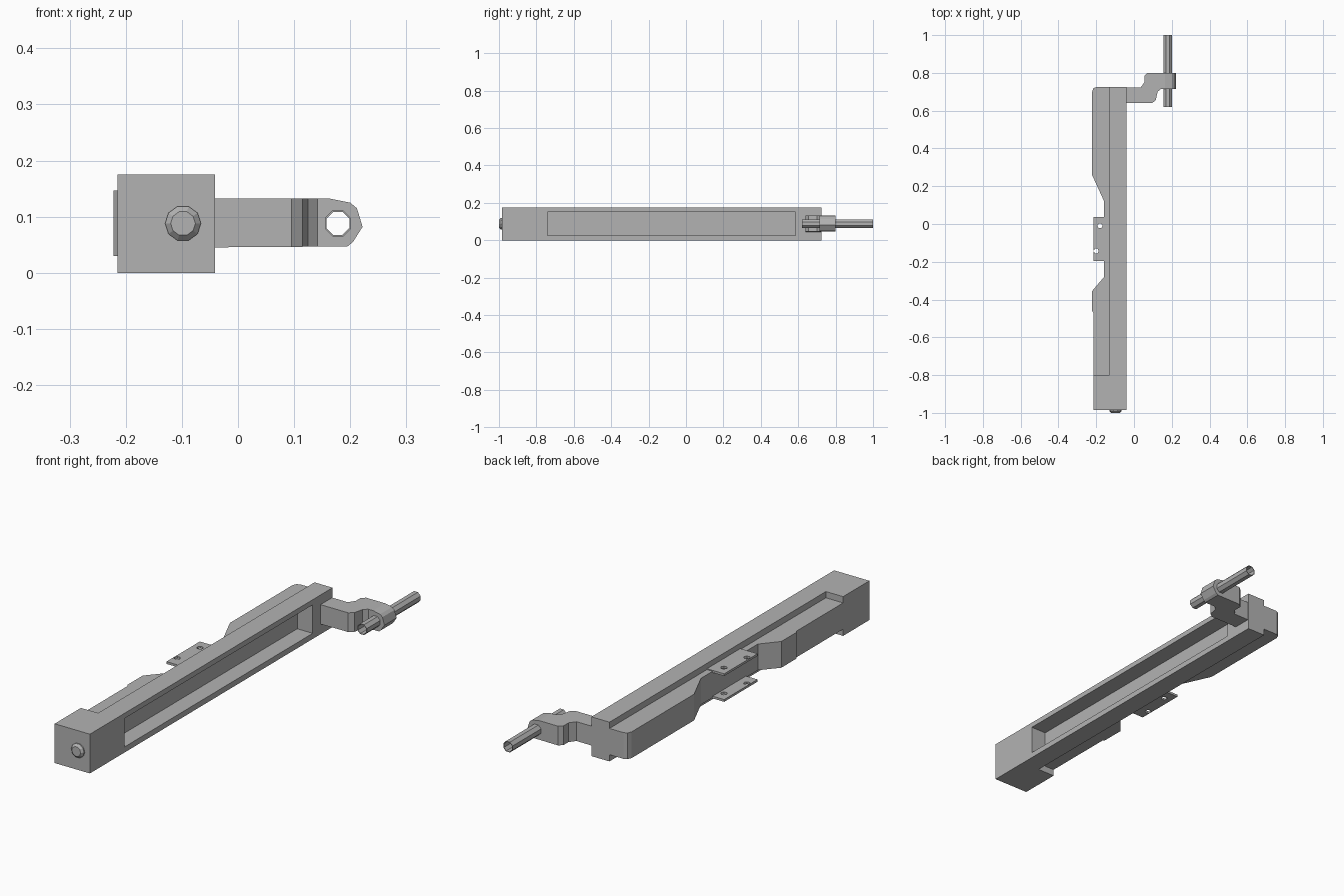
import bpy
import bmesh
from math import cos, sin, pi
from mathutils import Vector

cube = bpy.data.objects.get("Cube")
if cube:
    bpy.data.objects.remove(cube, do_unlink=True)

grey = bpy.data.materials.new("plain grey")
grey.use_nodes = True
COLOUR = (0.45, 0.45, 0.45, 1)
grey.diffuse_color = COLOUR
grey.node_tree.nodes["Principled BSDF"].inputs["Base Color"].default_value = COLOUR


def finish(name, bm):
    bmesh.ops.recalc_face_normals(bm, faces=bm.faces)
    mesh = bpy.data.meshes.new(name)
    bm.to_mesh(mesh)
    bm.free()
    mesh.materials.append(grey)
    obj = bpy.data.objects.new(name, mesh)
    bpy.context.collection.objects.link(obj)
    return obj


def prism(name, points, low, high, axis="z"):
    """Extrude a profile along z (xy points) or along y (xz points)."""
    bm = bmesh.new()
    place = (lambda a, b: (a, b, low)) if axis == "z" else (lambda a, b: (a, low, b))
    face = bm.faces.new([bm.verts.new(place(a, b)) for a, b in points])
    step = Vector((0, 0, high - low)) if axis == "z" else Vector((0, high - low, 0))
    result = bmesh.ops.extrude_face_region(bm, geom=[face])
    moved = [v for v in result["geom"] if isinstance(v, bmesh.types.BMVert)]
    bmesh.ops.translate(bm, verts=moved, vec=step)
    return finish(name, bm)


def box(name, x, y, z):
    return prism(name, [(x[0], y[0]), (x[1], y[0]), (x[1], y[1]), (x[0], y[1])], *z)


def ring(cx, cz, radius, sides, turn=0):
    return [(cx + radius * cos(2 * pi * i / sides + turn),
             cz + radius * sin(2 * pi * i / sides + turn)) for i in range(sides)]


def combine(obj, tool, operation="DIFFERENCE"):
    """Apply a boolean and discard the helper."""
    mod = obj.modifiers.new("shape", "BOOLEAN")
    mod.object, mod.operation, mod.solver = tool, operation, "EXACT"
    bpy.context.view_layer.update()
    graph = bpy.context.evaluated_depsgraph_get()
    mesh = bpy.data.meshes.new_from_object(obj.evaluated_get(graph))
    obj.modifiers.clear()
    obj.data = mesh
    bpy.data.objects.remove(tool, do_unlink=True)


# Long beam with a thick front block and a pocket along its left face
beam = prism("beam", [(-0.215, -0.985), (-0.041, -0.985), (-0.041, 0.725),
                      (-0.13, 0.725), (-0.13, -0.80), (-0.215, -0.80)], 0, 0.175)
combine(beam, box("pocket", (-0.117, 0.05), (-0.74, 0.585), (0.025, 0.152)))

# Lower side grip with a waist for the hinge plates
prism("side_grip", [(-0.128, -0.81), (-0.215, -0.81), (-0.215, -0.47), (-0.222, -0.46),
                    (-0.222, -0.355), (-0.158, -0.28), (-0.158, 0.12), (-0.222, 0.26),
                    (-0.222, 0.70), (-0.215, 0.718), (-0.20, 0.725), (-0.128, 0.725)],
      0.03, 0.147)

# Pair of drilled hinge plates
for label, z in (("upper", 0.141), ("lower", 0.026)):
    plate = box(label + "_hinge_plate", (-0.215, -0.128), (-0.197, 0.038), (z, z + 0.010))
    for x, y in ((-0.18, -0.01), (-0.20, -0.143)):
        hole = prism("plate_hole", ring(x, y, 0.014, 6), z - 0.02, z + 0.03)
        combine(plate, hole)

# Domed bolt on the front
bm = bmesh.new()
loops = []
for radius, y in ((0.032, -0.98), (0.032, -0.99), (0.022, -1.0)):
    loops.append([bm.verts.new((x, y, z)) for x, z in ring(-0.098, 0.088, radius, 10)])
for a, b in zip(loops, loops[1:]):
    for i in range(10):
        j = (i + 1) % 10
        bm.faces.new((a[i], a[j], b[j], b[i]))
bm.faces.new(loops[0])
bm.faces.new(loops[-1])
finish("front_bolt", bm)

# Cranked lever with a rounded eye
lever = prism("lever", [(-0.05, 0.64), (0.095, 0.64), (0.115, 0.655), (0.125, 0.70),
                        (0.142, 0.715), (0.222, 0.715), (0.222, 0.80), (0.072, 0.80),
                        (0.055, 0.785), (0.055, 0.75), (0.035, 0.722), (-0.05, 0.722)],
              0.045, 0.132)
outline = [(-0.1, 0.045), (0.195, 0.047), (0.205, 0.055), (0.222, 0.082),
           (0.212, 0.115), (0.20, 0.125), (0.165, 0.132), (-0.1, 0.132)]
combine(lever, prism("eye_outline", outline, 0.5, 0.9, "y"), "INTERSECT")
combine(lever, prism("eye_hole", ring(0.178, 0.088, 0.0235, 8, pi / 8), 0.5, 0.9, "y"))

# Hollow rod through the eye
rod = prism("hollow_rod", ring(0.178, 0.088, 0.025, 8, pi / 8), 0.62, 1.0, "y")
combine(rod, prism("rod_bore", ring(0.178, 0.088, 0.022, 8, pi / 8), 0.5, 1.1, "y"))
